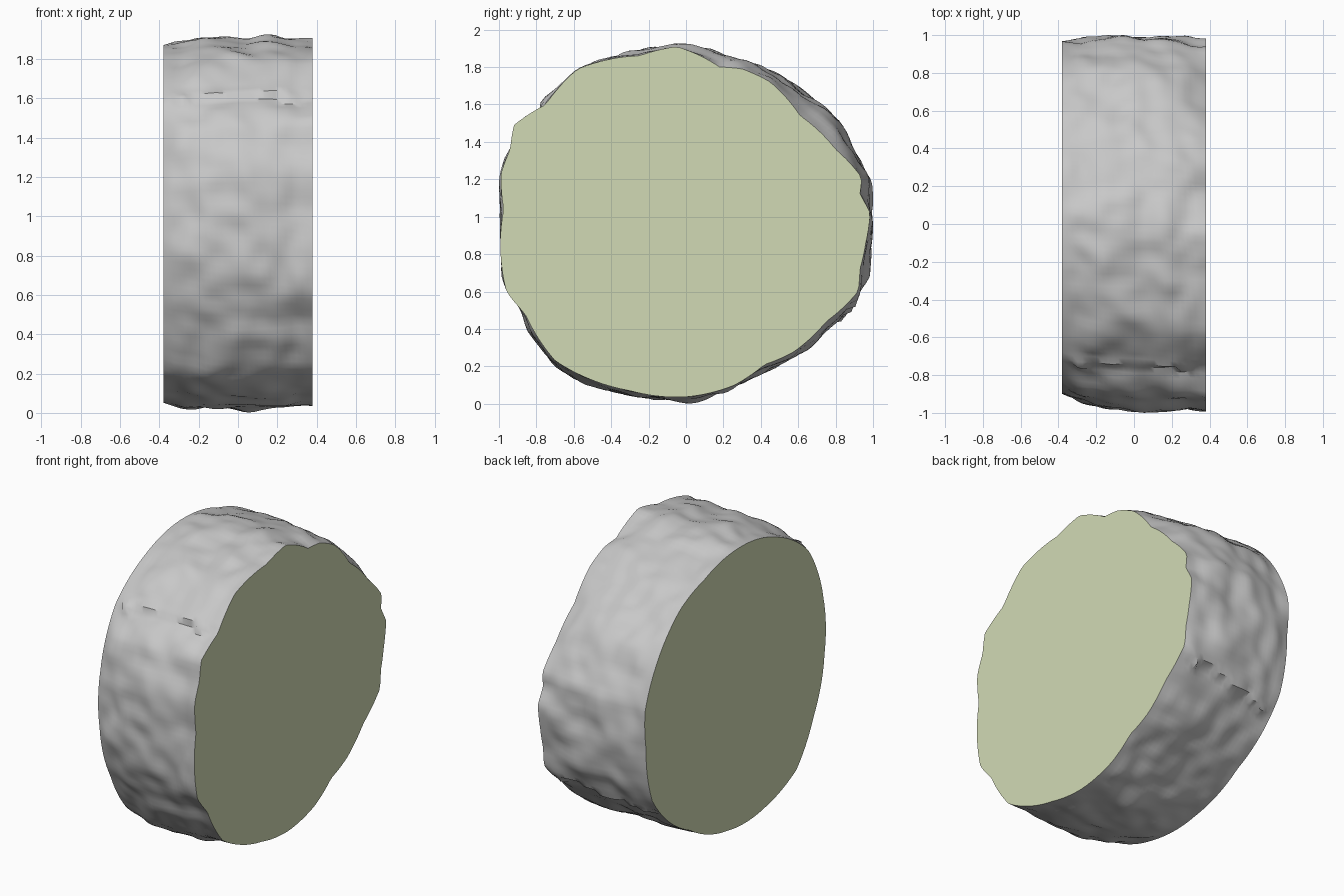
import bpy
import bmesh
import math
from mathutils import Vector, noise

if "Cube" in bpy.data.objects:
    bpy.data.objects.remove(bpy.data.objects["Cube"], do_unlink=True)

HALF, CENTRE_Z, TOP, SEGMENTS, ROWS = 0.38, 0.96, 1.925, 180, 28
FRONT_LIP, BACK_LIP = math.atan2(0.64, -0.75), math.atan2(-0.48, 0.90)

# Outlines (y, z) of the two sawn ends and of the widest bark between them
END_LEFT = [(-0.05, 1.91), (0.18, 1.80), (0.30, 1.79), (0.45, 1.72), (0.61, 1.54),
            (0.80, 1.36), (0.94, 1.21), (0.93, 1.12), (0.985, 1.02), (0.96, 0.855),
            (0.93, 0.72), (0.92, 0.60), (0.75, 0.44), (0.58, 0.28), (0.42, 0.21),
            (0.26, 0.10), (-0.02, 0.035), (-0.30, 0.07), (-0.51, 0.13), (-0.70, 0.23),
            (-0.86, 0.48), (-0.96, 0.60), (-0.99, 0.78), (-0.975, 1.04), (-0.99, 1.23),
            (-0.94, 1.36), (-0.92, 1.49), (-0.75, 1.60), (-0.58, 1.79), (-0.25, 1.86)]
END_RIGHT = [(-0.40, 1.79), (-0.72, 1.58), (-0.875, 1.21), (-0.885, 0.84), (-0.77, 0.47),
             (-0.60, 0.20), (-0.27, 0.075), (0.11, 0.07), (0.50, 0.22), (0.72, 0.36),
             (0.89, 0.56), (0.955, 0.93), (0.965, 1.17), (0.855, 1.42), (0.60, 1.70),
             (0.35, 1.80), (0.03, 1.87)]
MIDDLE = [(-0.03, 1.925), (0.31, 1.86), (0.53, 1.75), (0.64, 1.67), (0.76, 1.59),
          (0.90, 1.42), (0.99, 1.20), (0.995, 1.02), (0.985, 0.68), (0.91, 0.55),
          (0.81, 0.44), (0.69, 0.33), (0.56, 0.24), (0.43, 0.16), (0.33, 0.13),
          (0.21, 0.05), (0.06, 0.016), (-0.17, 0.01), (-0.35, 0.04), (-0.56, 0.11),
          (-0.73, 0.21), (-0.85, 0.36), (-0.93, 0.55), (-0.99, 0.75), (-1.0, 1.23),
          (-0.93, 1.47), (-0.83, 1.58), (-0.73, 1.65), (-0.58, 1.79), (-0.31, 1.89)]


def make_material(name, colour):
    mat = bpy.data.materials.new(name)
    mat.use_nodes = True
    mat.diffuse_color = (*colour, 1)
    mat.node_tree.nodes["Principled BSDF"].inputs["Base Color"].default_value = (*colour, 1)
    return mat


def polar(points):
    """Closed outline as sorted (angle, radius) pairs, wrapped at both ends."""
    ring = sorted((math.atan2(z - CENTRE_Z, y), math.hypot(y, z - CENTRE_Z)) for y, z in points)
    return [(ring[-1][0] - math.tau, ring[-1][1])] + ring + [(ring[0][0] + math.tau, ring[0][1])]


def radius_at(ring, angle):
    for (a0, r0), (a1, r1) in zip(ring, ring[1:]):
        if a0 <= angle <= a1:
            return r0 + (r1 - r0) * (angle - a0) / max(a1 - a0, 1e-6)
    return ring[-1][1]


def lip(above):
    """Sharp overhanging edge of bark that fades out upwards."""
    return 0.03 * math.exp(-above / 0.08) if above > 0 else 0.0


def bark_point(x, angle):
    """Blend the ends with the middle outline and add bark lumps."""
    t = (x + HALF) / (2 * HALF)
    r_end = radius_at(end_right, angle) * (1 - t) + radius_at(end_left, angle) * t
    mid = 1 - (2 * t - 1) ** 2
    radius = r_end + (radius_at(middle, angle) - 0.008 - r_end) * 0.75 * mid
    d = Vector((x, math.cos(angle), math.sin(angle)))
    lumps = min(1, 2.5 * mid)
    radius += lumps * (0.026 * noise.noise(d * 4.5 + Vector((3, 7, 1))) + 0.016 * noise.noise(d * 9))
    # Ragged lips along the front and the lower back
    ragged = 0.04 * noise.noise(Vector((x * 9, 2, 5)))
    radius += lumps * lip(FRONT_LIP + ragged - angle)
    radius += lumps * lip(angle - BACK_LIP - 0.22 * x + ragged)
    y, z = radius * math.cos(angle), CENTRE_Z + radius * math.sin(angle)
    return Vector((x, min(1, max(-1, y)), min(TOP, max(0, z))))


def make_object(name, bm, mat):
    mesh = bpy.data.meshes.new(name)
    bm.to_mesh(mesh)
    bm.free()
    mesh.materials.append(mat)
    obj = bpy.data.objects.new(name, mesh)
    bpy.context.collection.objects.link(obj)
    return obj


bark_grey = make_material("bark grey", (0.58, 0.58, 0.58))
cut_wood = make_material("pale cut wood", (0.64, 0.70, 0.46))
end_left, end_right, middle = polar(END_LEFT), polar(END_RIGHT), polar(MIDDLE)

# Rings of bark points from the right end to the left end
rings = [[bark_point(-HALF + 2 * HALF * i / ROWS, -math.pi + math.tau * j / SEGMENTS)
          for j in range(SEGMENTS)] for i in range(ROWS + 1)]

# Bark
bm = bmesh.new()
rows = [[bm.verts.new(p) for p in ring] for ring in rings]
for a, b in zip(rows, rows[1:]):
    for j in range(SEGMENTS):
        k = (j + 1) % SEGMENTS
        bm.faces.new((a[j], b[j], b[k], a[k]))
bmesh.ops.recalc_face_normals(bm, faces=bm.faces)
bark = make_object("bark", bm, bark_grey)
bpy.ops.object.select_all(action='DESELECT')
bark.select_set(True)
bpy.context.view_layer.objects.active = bark
bpy.ops.object.shade_smooth_by_angle(angle=math.radians(40))

# Sawn ends
for name, ring in (("cut_face_left", rings[-1]), ("cut_face_right", rings[0][::-1])):
    bm = bmesh.new()
    bm.faces.new([bm.verts.new(p) for p in ring])
    make_object(name, bm, cut_wood)
